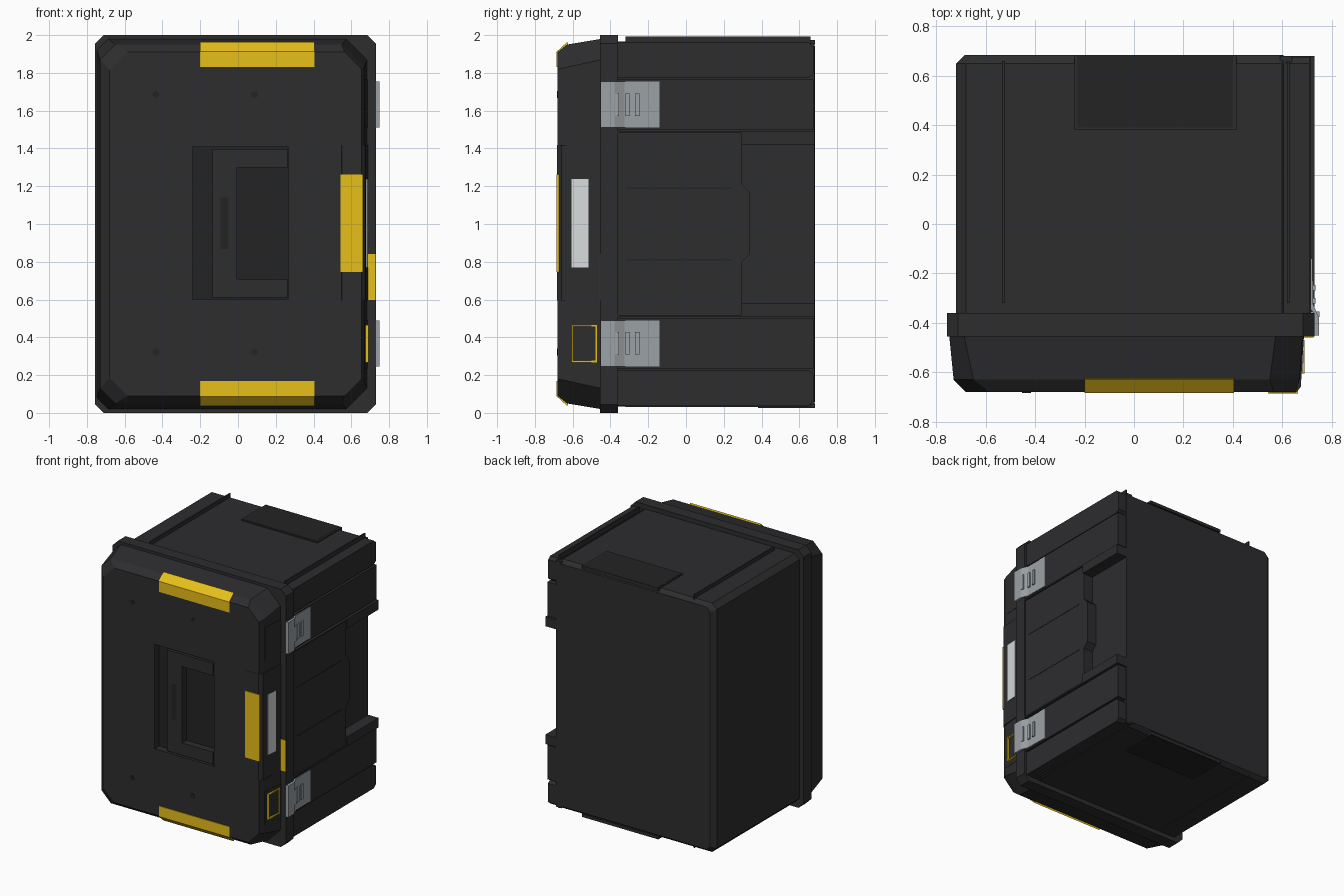
import bpy, bmesh
from mathutils import Vector

if "Cube" in bpy.data.objects:
    bpy.data.objects.remove(bpy.data.objects["Cube"])


def material(name, r, g, b):
    m = bpy.data.materials.new(name)
    m.diffuse_color = (r, g, b, 1)
    m.use_nodes = True
    m.node_tree.nodes["Principled BSDF"].inputs["Base Color"].default_value = m.diffuse_color
    return m


DARK = material("dark_plastic", 0.026, 0.026, 0.028)
BLACK = material("shadow_plastic", 0.017, 0.017, 0.018)
YELLOW = material("yellow_trim", 0.80, 0.52, 0.01)
STEEL = material("latch_grey", 0.33, 0.36, 0.38)
WHITE = material("pale_label", 0.68, 0.71, 0.72)


def loft(name, rings, mat):
    """Skin equal-length rings of points and cap both ends."""
    bm = bmesh.new()
    vs = [[bm.verts.new(p) for p in ring] for ring in rings]
    n = len(vs[0])
    for a, b in zip(vs, vs[1:]):
        for i in range(n):
            bm.faces.new((a[i], a[(i + 1) % n], b[(i + 1) % n], b[i]))
    bm.faces.new(vs[0])
    bm.faces.new(vs[-1])
    bmesh.ops.recalc_face_normals(bm, faces=bm.faces)
    me = bpy.data.meshes.new(name)
    bm.to_mesh(me)
    bm.free()
    me.materials.append(mat)
    ob = bpy.data.objects.new(name, me)
    bpy.context.collection.objects.link(ob)
    return ob


def prism(name, pts, axis, a, b, mat=DARK):
    """Extrude a 2D profile from a to b along an axis."""
    place = {"x": lambda p, t: (t, p[0], p[1]),
             "y": lambda p, t: (p[0], t, p[1]),
             "z": lambda p, t: (p[0], p[1], t)}[axis]
    return loft(name, [[place(p, t) for p in pts] for t in (a, b)], mat)


def box(name, x0, x1, y0, y1, z0, z1, mat=DARK):
    return prism(name, [(x0, y0), (x1, y0), (x1, y1), (x0, y1)], "z", z0, z1, mat)


def octagon(y, x0, x1, inset, cl, cr):
    """Chamfered rectangle in the xz plane; cl and cr are left and right corner cuts."""
    z0, z1 = inset, 2 - inset
    return [(x0 + cl, y, z0), (x1 - cr, y, z0), (x1, y, z0 + cr), (x1, y, z1 - cr),
            (x1 - cr, y, z1), (x0 + cl, y, z1), (x0, y, z1 - cl), (x0, y, z0 + cl)]


def cut(ob, *cutters):
    for c in cutters:
        c.hide_render = True
        mod = ob.modifiers.new("cut", "BOOLEAN")
        mod.operation, mod.solver, mod.object = "DIFFERENCE", "EXACT", c
        bpy.context.view_layer.objects.active = ob
        bpy.ops.object.modifier_apply(modifier=mod.name)
        bpy.data.objects.remove(c, do_unlink=True)


def both(z0, z1):
    """A z range and its mirror image about the middle height."""
    return (("lower", z0, z1), ("upper", 2 - z1, 2 - z0))


# Body tub with chamfered back edges
loft("body", [octagon(-0.37, -0.72, 0.605, 0.035, 0.04, 0.005),
              octagon(0.65, -0.72, 0.605, 0.035, 0.04, 0.005),
              octagon(0.683, -0.685, 0.605, 0.06, 0.03, 0.005)], DARK)
box("body_core", 0.59, 0.64, -0.37, 0.68, 0.045, 1.955)

# Right side bands: corner bands and latch bands
for tag, z0, z1 in both(0.04, 0.225):
    prism("corner_band_" + tag, [(-0.37, z0), (0.65, z0), (0.675, z0 + 0.02),
                                 (0.675, z1 - 0.02), (0.65, z1), (-0.37, z1)], "x", 0.615, 0.71)
for tag, z0, z1 in both(0.235, 0.50):
    box("latch_band_" + tag, 0.62, 0.717, -0.37, 0.675, z0, z1)

# Centre panel with hand grip tab, framed by two arms
prism("grip_panel", [(-0.37, 0.58), (0.295, 0.58), (0.295, 0.80), (0.335, 0.84), (0.335, 1.17),
                     (0.295, 1.21), (0.295, 1.42), (-0.37, 1.42)], "x", 0.62, 0.72)
for tag, z0, z1 in both(0.51, 0.58):
    box("panel_border_" + tag, 0.62, 0.72, -0.37, 0.295, z0, z1)
    box("grip_arm_" + tag, 0.62, 0.73, 0.295, 0.68, z0, z1)
for tag, z0, z1 in both(0.507, 0.518):
    box("side_rib_" + tag, 0.62, 0.73, -0.37, 0.68, z0, z1)
for tag, z0, z1 in both(0.808, 0.814):
    box("panel_line_" + tag, 0.715, 0.722, -0.32, 0.24, z0, z1, BLACK)

# Raised pads and thin ribs on the two ends
for tag, z0, z1 in both(0.027, 0.05):
    box("end_pad_" + tag, -0.24, 0.415, 0.38, 0.683, z0, z1)
    for i, x in enumerate((-0.535, 0.62)):
        box(f"end_rib_{tag}_{i}", x, x + 0.01, -0.32, 0.66, z0 + 0.004, z1 + 0.02)
for tag, z0, z1 in both(0.0255, 0.04):
    box("end_pad_face_" + tag, -0.23, 0.40, 0.39, 0.68, z0, z1, BLACK)

# Lid flange and tapered lid
loft("lid_flange", [octagon(-0.36, -0.757, 0.73, 0, 0.045, 0.045),
                    octagon(-0.455, -0.757, 0.73, 0, 0.045, 0.045)], DARK)
lid = loft("lid", [octagon(-0.45, -0.748, 0.683, 0.02, 0.06, 0.11),
                   octagon(-0.63, -0.73, 0.67, 0.05, 0.08, 0.12),
                   octagon(-0.68, -0.68, 0.655, 0.09, 0.095, 0.09)], DARK)

# Handle well in the lid face, with its C-shaped handle
cut(lid, box("handle_well_cutter", -0.24, 0.28, -0.75, -0.62, 0.60, 1.41))
box("handle_well_floor", -0.238, 0.278, -0.625, -0.615, 0.602, 1.408, BLACK)
prism("lid_handle", [(-0.135, 0.612), (0.262, 0.612), (0.262, 0.708), (-0.005, 0.708),
                     (-0.005, 1.30), (0.262, 1.30), (0.262, 1.396), (-0.135, 1.396)],
      "y", -0.679, -0.615)
box("handle_well_edge", 0.264, 0.28, -0.674, -0.615, 0.60, 1.41)
box("handle_slot", -0.092, -0.05, -0.681, -0.66, 0.868, 1.14, BLACK)

# Small studs on the lid face
for x in (-0.435, 0.087):
    for z in (0.322, 1.685):
        bpy.ops.mesh.primitive_cylinder_add(vertices=16, radius=0.018, depth=0.02,
                                            location=(x, -0.674, z), rotation=(1.5708, 0, 0))
        stud = bpy.context.object
        stud.name = "lid_stud"
        stud.data.materials.append(BLACK)

# Raised blocks on the right edge of the lid
prism("lid_front_block", [(0.54, -0.675), (0.55, -0.682), (0.655, -0.682), (0.675, -0.66),
                          (0.688, -0.45), (0.54, -0.45)], "z", 0.595, 1.418)
for tag, z0, z1 in both(0.235, 0.492):
    prism("lid_latch_block_" + tag, [(0.60, -0.63), (0.672, -0.63), (0.686, -0.45),
                                     (0.60, -0.45)], "z", z0, z1)

# Yellow trims wrapping the lid edges, plus label and frame
for tag, s in (("lower", 1), ("upper", -1)):
    profile = [(-0.685, 0.17), (-0.685, 0.088), (-0.628, 0.036), (-0.622, 0.06), (-0.66, 0.17)]
    prism("edge_trim_" + tag, [(y, 1 + s * (z - 1)) for y, z in profile],
          "x", -0.20, 0.405, YELLOW)
box("front_trim", 0.542, 0.663, -0.686, -0.66, 0.745, 1.262, YELLOW)
box("flange_trim", 0.68, 0.727, -0.459, -0.44, 0.597, 0.84, YELLOW)
prism("side_label", [(0.66, -0.605), (0.682, -0.605), (0.688, -0.515), (0.66, -0.515)],
      "z", 0.77, 1.238, WHITE)
for i, (y0, y1, z0, z1) in enumerate(((-0.606, -0.470, 0.268, 0.277), (-0.606, -0.470, 0.457, 0.466),
                                      (-0.606, -0.597, 0.268, 0.466), (-0.479, -0.470, 0.268, 0.466))):
    box(f"frame_bar_{i}", 0.67, 0.69, y0, y1, z0, z1, YELLOW)

# Grey latches with three slots each
for tag, z0, z1 in both(0.245, 0.49):
    prism("latch_" + tag, [(0.70, -0.14), (0.722, -0.14), (0.725, -0.325), (0.748, -0.378),
                           (0.748, -0.452), (0.728, -0.452), (0.728, -0.36), (0.70, -0.33)],
          "z", z0, z1, STEEL)
    for i, (y, x) in enumerate(((-0.365, 0.75), (-0.31, 0.735), (-0.258, 0.735))):
        box(f"latch_slot_{tag}_{i}", 0.71, x, y - 0.011, y + 0.011, z0 + 0.063, z1 - 0.063, STEEL)
